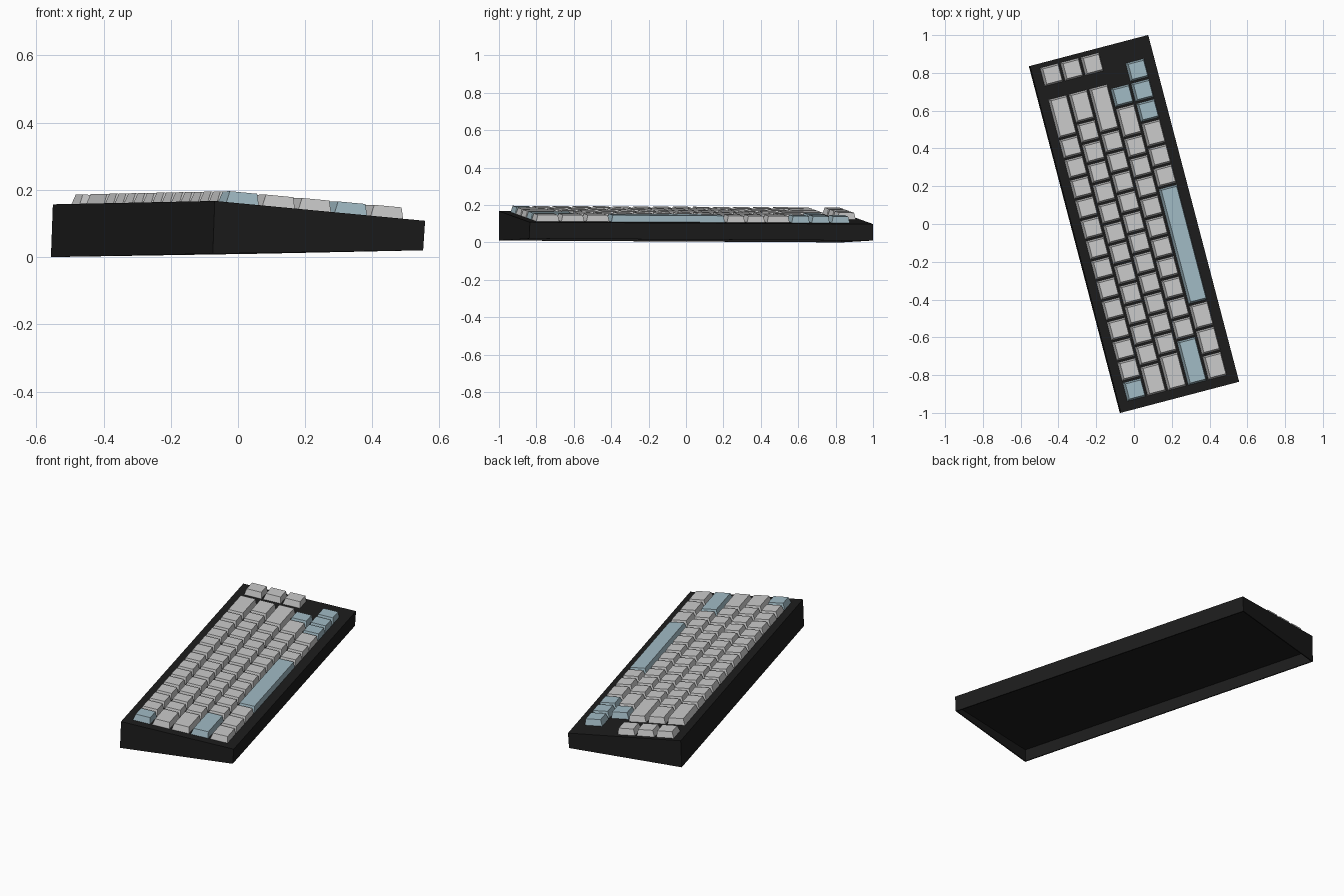
import bpy, math
from mathutils import Matrix

if "Cube" in bpy.data.objects:
    bpy.data.objects.remove(bpy.data.objects["Cube"])

# Board frame: u runs along the rows to the right, v towards the tall back edge
TURN = Matrix.Rotation(math.radians(104.7), 4, 'Z')
P = 0.1107                 # key pitch along a row
ROW = 0.111                # row spacing
LEFT = -0.904              # left end of the key field
HU, HV = 0.949, 0.3235     # case half sizes


def top_z(u, v):
    return 0.1325 - 0.0053 * u + 0.0914 * v


def bottom_z(u, v):
    return 0.0102 - 0.0053 * u - 0.0155 * v


def material(name, rgb):
    m = bpy.data.materials.new(name)
    m.diffuse_color = (*rgb, 1)
    m.use_nodes = True
    m.node_tree.nodes["Principled BSDF"].inputs["Base Color"].default_value = m.diffuse_color
    return m


BLACK = material("black", (0.012, 0.012, 0.012))
BLUE = material("blue_grey", (0.36, 0.50, 0.56))


def ring(u0, u1, v0, v1, height, shift=0.0):
    return [(u, v + shift, height(u, v))
            for u, v in ((u0, v0), (u1, v0), (u1, v1), (u0, v1))]


def loft(name, rings, mat=None):
    """Skin a stack of four-point rings and cap both ends."""
    verts = [p for r in rings for p in r]
    faces = [(3, 2, 1, 0)]
    for k in range(len(rings) - 1):
        a, b = 4 * k, 4 * k + 4
        for i in range(4):
            j = (i + 1) % 4
            faces.append((a + i, a + j, b + j, b + i))
    n = len(verts)
    faces.append((n - 4, n - 3, n - 2, n - 1))
    mesh = bpy.data.meshes.new(name)
    mesh.from_pydata(verts, [], faces)
    mesh.transform(TURN)
    mesh.update()
    if mat:
        mesh.materials.append(mat)
    ob = bpy.data.objects.new(name, mesh)
    bpy.context.collection.objects.link(ob)
    return ob


# Wedge case with a recessed underside
W = 0.006
iu, iv = HU - W, HV - W


def recess_z(u, v):
    return bottom_z(u, v) + 0.05 + 0.06 * v


loft("case", [
    ring(-iu, iu, -iv, iv, recess_z, 0.002),
    ring(-iu, iu, -iv, iv, bottom_z, 0.003),
    ring(-HU, HU, -HV, HV, bottom_z, 0.003),
    ring(-HU, HU, -HV, HV, top_z, -0.003),
], BLACK)


# Tapered keycap covering u0..u1 in the given row
def key(name, u0, u1, row, mat=None):
    g = 0.005
    v = row * ROW
    v0, v1 = v - ROW / 2 + g, v + ROW / 2 - g
    u0, u1 = u0 + g, u1 - g
    loft(name, [
        ring(u0, u1, v0, v1, lambda a, b: top_z(a, b) - 0.002),
        ring(u0 + 0.009, u1 - 0.009, v0 + 0.006, v1 - 0.011,
             lambda a, b: top_z(a, b) + 0.035, -0.003),
    ], mat)


# Main rows: key widths in units, and which keys are blue
ROWS = {
    2: ([1] * 13 + [2], {0}),
    1: ([1.5] + [1] * 12 + [1.5], set()),
    0: ([1.75] + [1] * 11 + [2.25], set()),
    -1: ([2.25] + [1] * 10 + [1.5, 1], {0, 12}),
    -2: ([1.25] * 3 + [5.77, 1, 1, 1.23, 1, 1, 1], {3, 7, 8, 9}),
}
NAMES = {2: "number_row", 1: "upper_row", 0: "home_row",
         -1: "lower_row", -2: "bottom_row"}
for row, (widths, blue) in ROWS.items():
    u = LEFT
    for i, w in enumerate(widths):
        name = "space_bar" if w > 5 else f"{NAMES[row]}_key_{i + 1}"
        key(name, u, u + w * P, row, BLUE if i in blue else None)
        u += w * P

# Separate column of three keys at the right end
for row in (2, 1, 0):
    key(f"side_column_key_{3 - row}", 0.875 - P / 2, 0.875 + P / 2, row)
